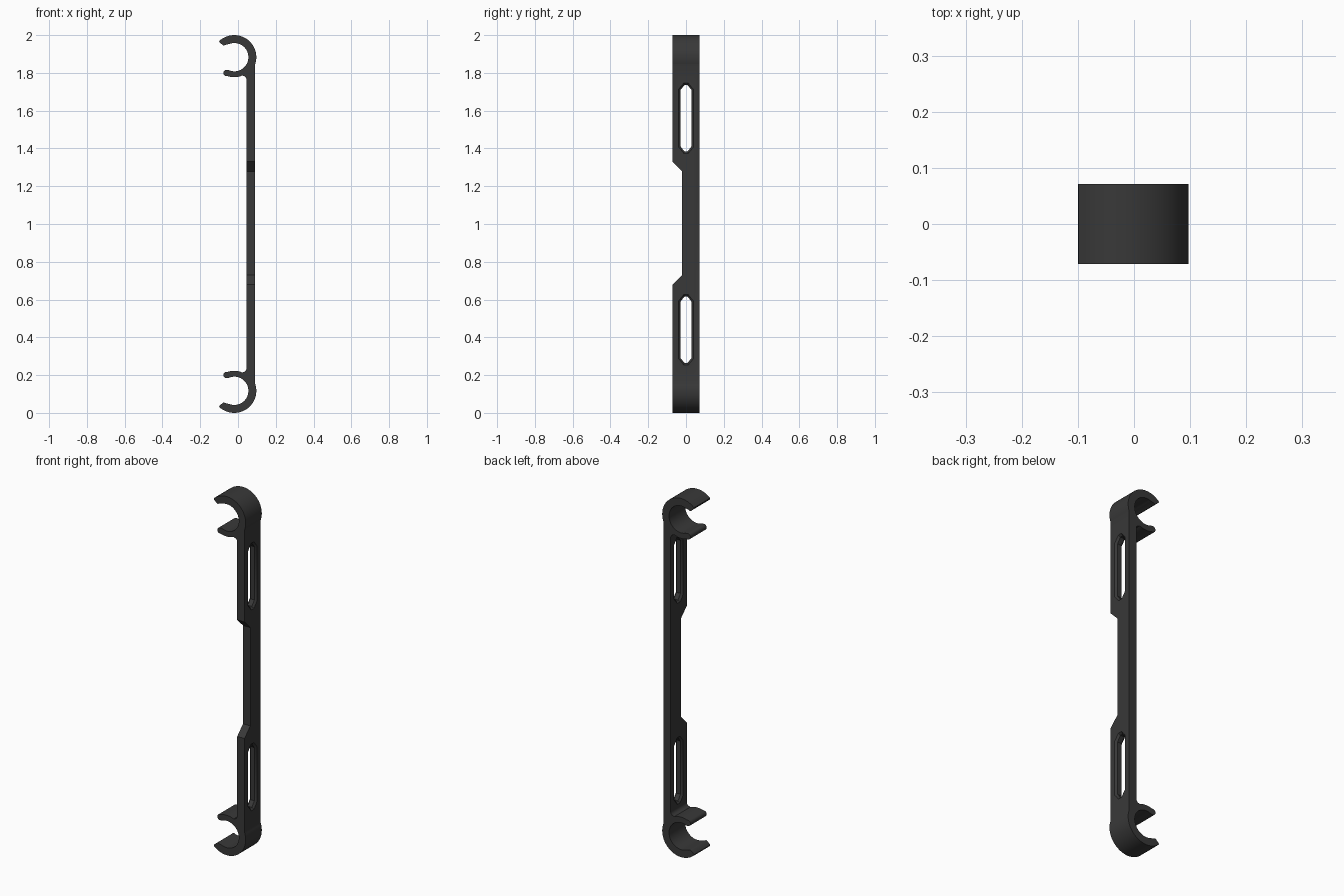
import bpy, bmesh, math

if "Cube" in bpy.data.objects:
    bpy.data.objects.remove(bpy.data.objects["Cube"])

CX, CZ = -0.02, 1.883      # centre of the upper clip ring
HALF_W = 0.071             # half depth along y


def arc(cx, cz, r, a0, a1, n):
    """Points on an arc in the x-z plane, angles in degrees."""
    out = []
    for i in range(n + 1):
        a = math.radians(a0 + (a1 - a0) * i / n)
        out.append((cx + r * math.cos(a), cz + r * math.sin(a)))
    return out


def loft(name, rings):
    """Closed solid through matching rings of 3D points."""
    bm = bmesh.new()
    vs = [[bm.verts.new(p) for p in ring] for ring in rings]
    n = len(vs[0])
    for a, b in zip(vs, vs[1:]):
        for i in range(n):
            j = (i + 1) % n
            bm.faces.new((a[i], a[j], b[j], b[i]))
    bm.faces.new(vs[0])
    bm.faces.new(vs[-1])
    bmesh.ops.recalc_face_normals(bm, faces=bm.faces)
    mesh = bpy.data.meshes.new(name)
    bm.to_mesh(mesh)
    bm.free()
    ob = bpy.data.objects.new(name, mesh)
    bpy.context.collection.objects.link(ob)
    return ob


# Upper half of the side profile: back edge, hook, lip, ring bore, lower finger, fillet
half = arc(CX, CZ, 0.117, -20, 131, 36)
half += [(-0.099, 1.970), (-0.0995, 1.965), (-0.097, 1.961)]
half += arc(-0.075, 1.954, 0.009, 235, 300, 4)
half += [(-0.062, 1.950)]
half += arc(CX, CZ, 0.075, 113, -90, 48)
half += [(-0.034, 1.8095), (-0.048, 1.814)]
half += arc(-0.061, 1.799, 0.0165, 75, 260, 10)
half += arc(CX, CZ, 0.106, -108, -66, 10)
half += arc(0.025, 1.764, 0.02, 80, 0, 6)

# Mirror the profile about mid height and extrude it through the depth
profile = half + [(x, 2 - z) for x, z in reversed(half)]
holder = loft("double_clip_bar",
              [[(x, y, z) for x, z in profile] for y in (-HALF_W, HALF_W)])

# Tapered notch in the front edge of the bar
notch = [(-0.09, 0.661), (-0.02, 0.731), (-0.02, 1.279), (-0.09, 1.349)]
cutters = [loft("notch_cutter", [[(x, y, z) for y, z in notch] for x in (0.0, 0.15)])]


def slot_ring(x, zc, grow):
    """Long slot outline with blunt pointed ends."""
    w, tip, top, sh = 0.03 + grow, 0.008 + grow * 0.4, 0.176 + grow, 0.148 + grow * 0.4
    pts = [(w, -sh), (w, sh), (tip, top), (-tip, top),
           (-w, sh), (-w, -sh), (-tip, -top), (tip, -top)]
    return [(x, y, zc + z) for y, z in pts]


# Slots with chamfered rims on both faces
for zc in (0.44, 1.56):
    cutters.append(loft("slot_cutter", [
        slot_ring(0.035, zc, 0.02), slot_ring(0.055, zc, 0),
        slot_ring(0.08, zc, 0), slot_ring(0.10, zc, 0.02)]))

bpy.context.view_layer.objects.active = holder
holder.select_set(True)
for c in cutters:
    c.hide_render = True
    m = holder.modifiers.new("cut", "BOOLEAN")
    m.operation = "DIFFERENCE"
    m.solver = "EXACT"
    m.object = c
    bpy.ops.object.modifier_apply(modifier=m.name)
for c in cutters:
    bpy.data.objects.remove(c)

# Dark plastic
mat = bpy.data.materials.new("charcoal_plastic")
mat.diffuse_color = (0.04, 0.04, 0.04, 1)
mat.use_nodes = True
mat.node_tree.nodes["Principled BSDF"].inputs["Base Color"].default_value = mat.diffuse_color
holder.data.materials.clear()
holder.data.materials.append(mat)
bpy.ops.object.shade_smooth_by_angle(angle=math.radians(30))
